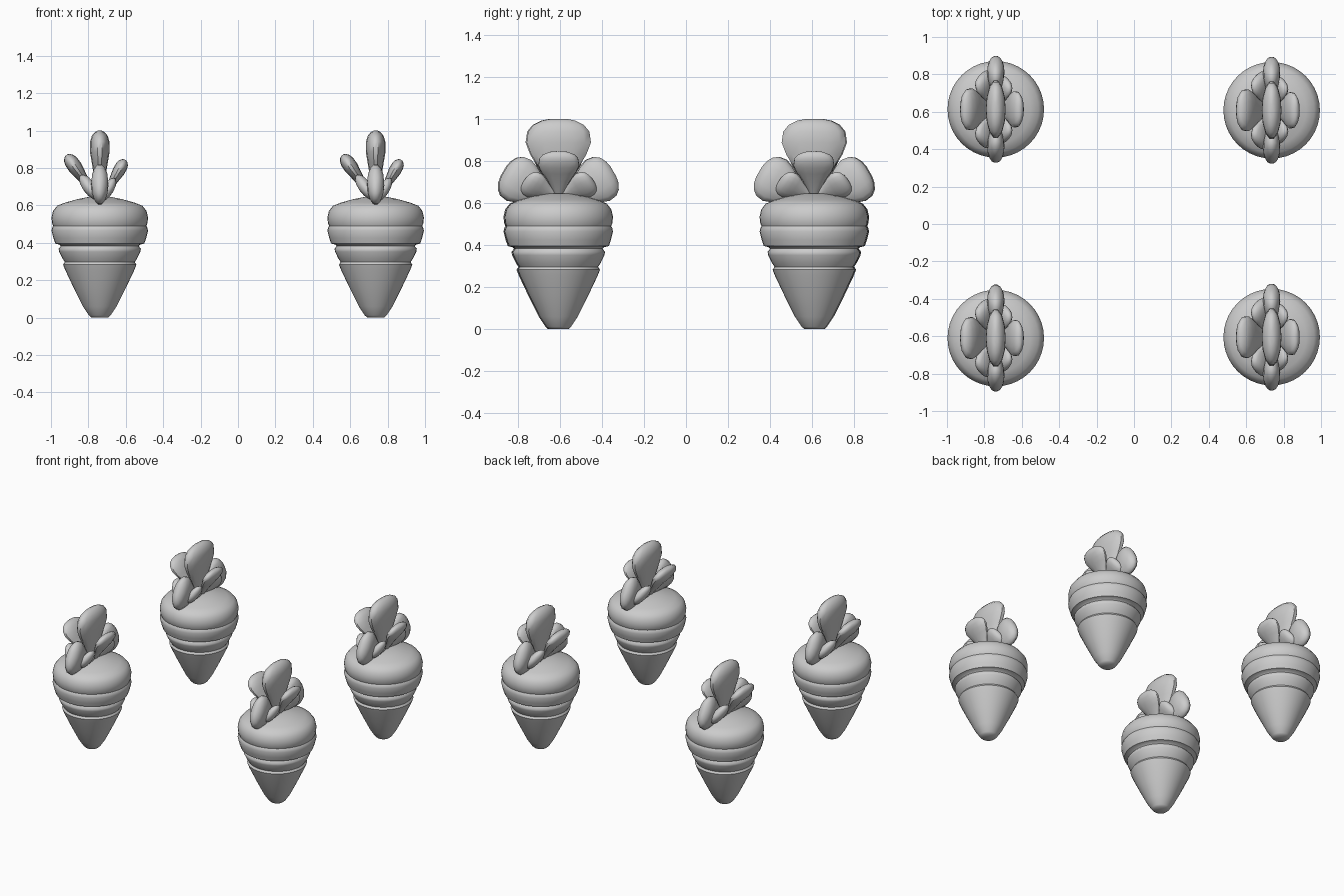
import bpy, bmesh, math
from mathutils import Vector, Matrix

if "Cube" in bpy.data.objects:
    bpy.data.objects.remove(bpy.data.objects["Cube"])

# Root outline: (radius, height), with creases between the swollen rings
ROOT = [(0, 0), (.045, 0), (.058, .012), (.09, .06), (.14, .16), (.185, .255),
        (.196, .283), (.187, .297), (.199, .315), (.217, .352), (.220, .368),
        (.208, .383), (.215, .390), (.238, .396), (.248, .425), (.258, .465),
        (.254, .482), (.249, .49), (.255, .505), (.258, .535), (.250, .57),
        (.228, .598), (.185, .615), (.12, .633), (.06, .645), (0, .648)]

# Leaf outline: (position along, half width, half thickness) as fractions
LEAF = [(.03, .18, .35), (.2, .32, .45), (.4, .58, .6), (.58, .86, .82),
        (.72, 1, 1), (.85, .95, .98), (.93, .78, .8), (.98, .52, .48), (1, .25, .2)]


def rings_to_mesh(bm, rings):
    loops = []
    for ring in rings:
        loops.append([bm.verts.new(p) for p in ring])
    n = len(loops[0])
    for a, b in zip(loops, loops[1:]):
        for i in range(n):
            j = (i + 1) % n
            bm.faces.new((a[i], a[j], b[j], b[i]))
    bm.faces.new(loops[0][::-1])
    bm.faces.new(loops[-1])


def finish(name, bm, loc):
    bmesh.ops.recalc_face_normals(bm, faces=bm.faces)
    me = bpy.data.meshes.new(name)
    bm.to_mesh(me)
    bm.free()
    ob = bpy.data.objects.new(name, me)
    ob.location = loc
    bpy.context.collection.objects.link(ob)
    bpy.ops.object.select_all(action='DESELECT')
    ob.select_set(True)
    bpy.context.view_layer.objects.active = ob
    bpy.ops.object.shade_smooth_by_angle(angle=math.radians(50))
    return ob


def circle(rx, ry, z, n):
    return [Vector((rx * math.cos(2 * math.pi * i / n),
                    ry * math.sin(2 * math.pi * i / n), z)) for i in range(n)]


def add_root(loc):
    bm = bmesh.new()
    rings_to_mesh(bm, [circle(r, r, z, 40) for r, z in ROOT[1:-1]])
    finish("carrot_root", bm, loc)


def add_leaf(bm, m, length, width, thick):
    rings_to_mesh(bm, [[m @ p for p in circle(thick * h, width * w, length * t, 14)]
                       for t, w, h in LEAF])


def add_leaves(loc):
    bm = bmesh.new()
    # Three sprays: (base x, base z, sideways tilt, scale)
    for x, z, tilt, s in ((0, .60, 0, 1), (-.01, .63, -35, .73), (.01, .625, 30, .63)):
        base = Matrix.Translation((x, 0, z)) @ Matrix.Rotation(math.radians(tilt), 4, 'Y') @ Matrix.Scale(s, 4)
        # Each spray is a tall middle leaf and two fanned leaves
        add_leaf(bm, base, .40, .157, .053)
        for side in (-1, 1):
            add_leaf(bm, base @ Matrix.Rotation(math.radians(60 * side), 4, 'X'), .30, .115, .046)
    finish("carrot_leaves", bm, loc)


# Four carrots at the corners of a rectangle
for x, y in ((-.739, .613), (.736, .608), (-.739, -.61), (.736, -.605)):
    add_root((x, y, 0))
    add_leaves((x, y, 0))
